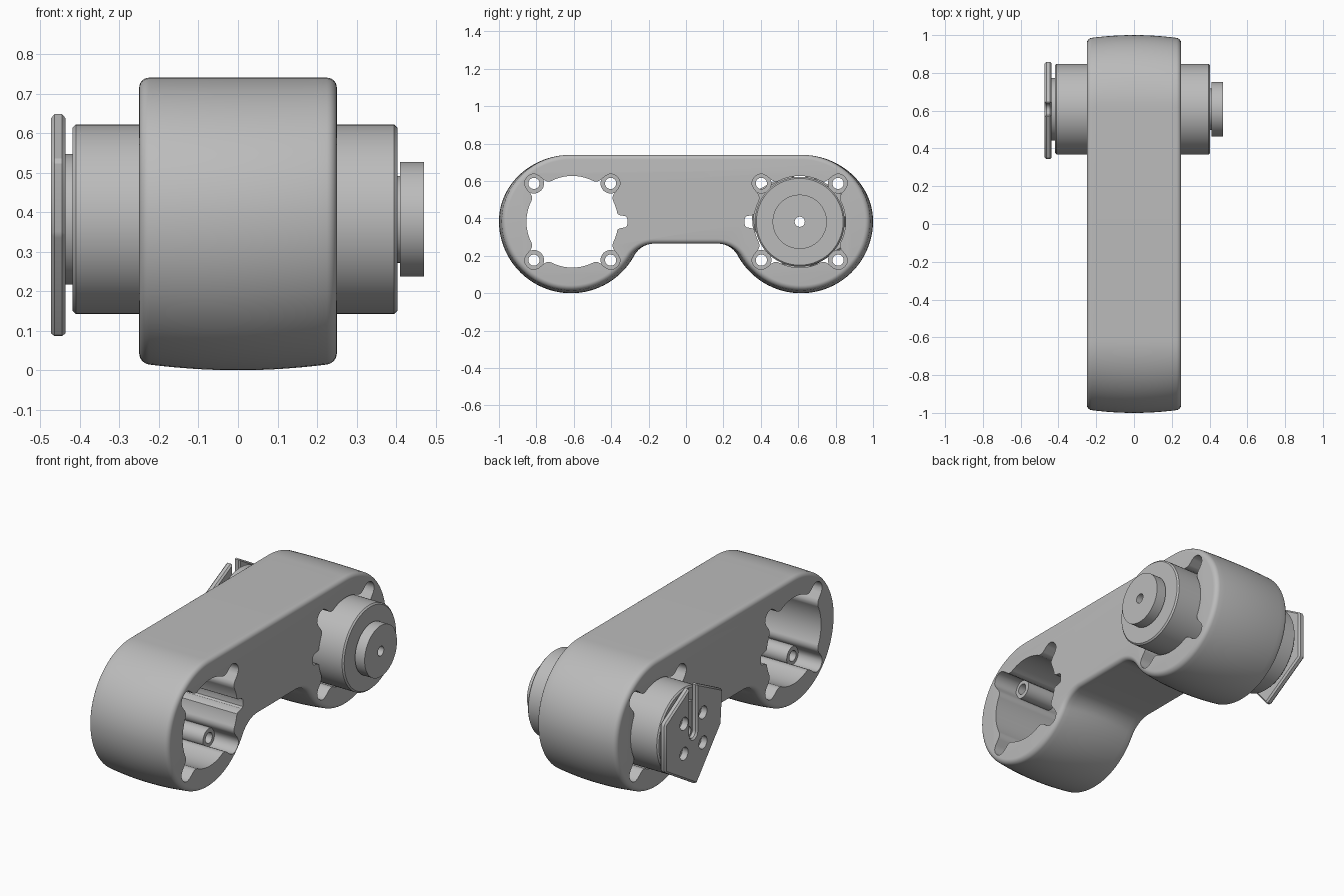
import bpy, bmesh, math
from math import cos, sin, pi, sqrt

if "Cube" in bpy.data.objects:
    bpy.data.objects.remove(bpy.data.objects["Cube"], do_unlink=True)

grey = bpy.data.materials.new("mid grey")
grey.use_nodes = True
grey.diffuse_color = (0.5, 0.5, 0.5, 1)
grey.node_tree.nodes["Principled BSDF"].inputs["Base Color"].default_value = grey.diffuse_color

HOLE_Y, HOLE_Z = 0.608, 0.382


def loft(name, rings, closed=False):
    """Join equal-length point rings; cap the ends unless closed."""
    bm = bmesh.new()
    loops = [[bm.verts.new(p) for p in ring] for ring in rings]
    n = len(loops[0])
    pairs = list(zip(loops, loops[1:] + loops[:1])) if closed else list(zip(loops, loops[1:]))
    for a, b in pairs:
        for i in range(n):
            j = (i + 1) % n
            bm.faces.new((a[i], a[j], b[j], b[i]))
    if not closed:
        bm.faces.new(loops[0])
        bm.faces.new(loops[-1])
    bmesh.ops.recalc_face_normals(bm, faces=bm.faces)
    mesh = bpy.data.meshes.new(name)
    bm.to_mesh(mesh)
    bm.free()
    mesh.materials.append(grey)
    obj = bpy.data.objects.new(name, mesh)
    bpy.context.collection.objects.link(obj)
    return obj


def prism(name, outline, x0, x1):
    return loft(name, [[(x, y, z) for y, z in outline] for x in (x0, x1)])


def lathe(name, profile, y, z, steps=64):
    """Spin a closed (x, radius) profile about an axis along x."""
    angles = [2 * pi * k / steps for k in range(steps)]
    return loft(name, [[(x, y + r * cos(a), z + r * sin(a)) for x, r in profile]
                       for a in angles], closed=True)


def circle(y, z, r, steps=32):
    return [(y + r * cos(2 * pi * k / steps), z + r * sin(2 * pi * k / steps))
            for k in range(steps)]


def bake(obj):
    mesh = bpy.data.meshes.new_from_object(
        obj.evaluated_get(bpy.context.evaluated_depsgraph_get()))
    obj.modifiers.clear()
    obj.data = mesh


def cut(obj, cutter):
    mod = obj.modifiers.new("cut", "BOOLEAN")
    mod.operation = "DIFFERENCE"
    mod.solver = "EXACT"
    mod.object = cutter
    bpy.context.view_layer.update()
    bake(obj)
    bpy.data.objects.remove(cutter, do_unlink=True)


def smooth(obj, angle=30):
    bpy.ops.object.select_all(action="DESELECT")
    obj.select_set(True)
    bpy.context.view_layer.objects.active = obj
    bpy.ops.object.shade_smooth_by_angle(angle=math.radians(angle))


def arm_section(r, inset):
    """Half outline from top to underside, then mirrored in y."""
    cy, cz = 0.615, 0.385
    r, top, under, flat = r - inset, 0.74 - inset, 0.265 + inset, 0.17
    dy, dz = cy - flat, cz - under
    fillet = (dy * dy + dz * dz - r * r) / (2 * (r - dz))
    fz = under - fillet
    end = math.atan2(cz - fz, dy)
    half = []
    for k in range(25):
        a = pi / 2 * (1 - k / 24)
        half.append((cy + r * cos(a), cz + (top - cz) * sin(a)))
    for k in range(1, 37):
        a = -(pi - end) * k / 36
        half.append((cy + r * cos(a), cz + r * sin(a)))
    for k in range(1, 11):
        a = end + (pi / 2 - end) * k / 10
        half.append((flat + fillet * cos(a), fz + fillet * sin(a)))
    return half + [(-y, z) for y, z in reversed(half)]


# Arm with crowned ends and rounded rims
bend = 0.025
xs = [0.25 - bend * (1 - sin(pi / 2 * k / 6)) for k in range(7)]
xs = [0.225 * k / 8 for k in range(8)] + xs
xs = [-x for x in reversed(xs[1:])] + xs
rings = []
for x in xs:
    past = max(0, abs(x) - 0.25 + bend)
    inset = bend - sqrt(max(0, bend ** 2 - past ** 2))
    section = arm_section(0.385 - 0.018 * (x / 0.25) ** 2, inset)
    rings.append([(x, y, z) for y, z in section])
arm = loft("arm", rings)

# Openings with four screw lobes and a key notch facing the middle
LOBE = [(0, .34), (.07, .336), (.13, .322), (.17, .295), (.19, .27), (.23, .253), (.3, .245)]
NOTCH = [(0, .295), (.08, .294), (.11, .284), (.125, .262), (.16, .245)]


def lookup(table, t):
    for (a, ra), (b, rb) in zip(table, table[1:]):
        if t <= b:
            return ra + (rb - ra) * (t - a) / (b - a)
    return 0.245


def opening(side):
    pts = []
    for k in range(180):
        a = 2 * pi * k / 180
        to_lobe = abs((a % (pi / 2)) - pi / 4)
        to_notch = min(a, 2 * pi - a)
        r = max(lookup(LOBE, to_lobe), lookup(NOTCH, to_notch))
        pts.append((side * (HOLE_Y - r * cos(a)), HOLE_Z + r * sin(a)))
    return pts


for side in (-1, 1):
    cut(arm, prism("opening_cutter", opening(side), -0.4, 0.4))
smooth(arm)

# Screw tabs deep inside the lobes
for side, end in ((-1, "front"), (1, "back")):
    for sy in (-1, 1):
        for sz in (-1, 1):
            tab = lathe(f"{end}_screw_tab", [(-.1, .03), (-.1, .054), (.1, .054), (.1, .03)],
                        side * HOLE_Y + sy * 0.205, HOLE_Z + sz * 0.205, 32)
            smooth(tab)

# Motor: housing, shaft collar, output knob and rear disc, all with a bore
BORE = 0.027
motor = lathe("motor_housing", [(-.418, BORE), (-.418, .232), (-.41, .24), (.395, .24),
                                (.403, .232), (.403, BORE)], HOLE_Y, HOLE_Z, 96)
collar = lathe("shaft_collar", [(.4, BORE), (.4, .11), (.412, .11), (.412, BORE)], HOLE_Y, HOLE_Z)
knob = lathe("output_knob", [(.41, BORE), (.41, .145), (.47, .145), (.47, BORE)], HOLE_Y, HOLE_Z)
disc = lathe("rear_disc", [(-.437, BORE), (-.437, .165), (-.417, .165), (-.417, BORE)],
             HOLE_Y, HOLE_Z)
for part in (motor, collar, knob, disc):
    smooth(part)

# Slotted mounting plate with chamfered edges and screw holes
outline = [(.03, .27), (.25, .14), (.25, -.13), (-.03, -.3), (-.25, -.04), (-.265, .15), (-.03, .27)]
slot = [(.03 * cos(a), .03 * sin(a)) for a in [pi + pi * k / 8 for k in range(9)]]
plate = prism("mounting_plate", [(HOLE_Y + y, HOLE_Z + z) for y, z in outline + slot], -.473, -.436)
bevel = plate.modifiers.new("chamfer", "BEVEL")
bevel.width = 0.009
bevel.segments = 1
bevel.limit_method = "ANGLE"
bevel.angle_limit = math.radians(30)
bpy.context.view_layer.update()
bake(plate)
for sy in (-1, 1):
    for sz in (-1, 1):
        cut(plate, prism("screw_cutter", circle(HOLE_Y + sy * .085, HOLE_Z + sz * .085, .036),
                         -.5, -.42))
smooth(plate)
